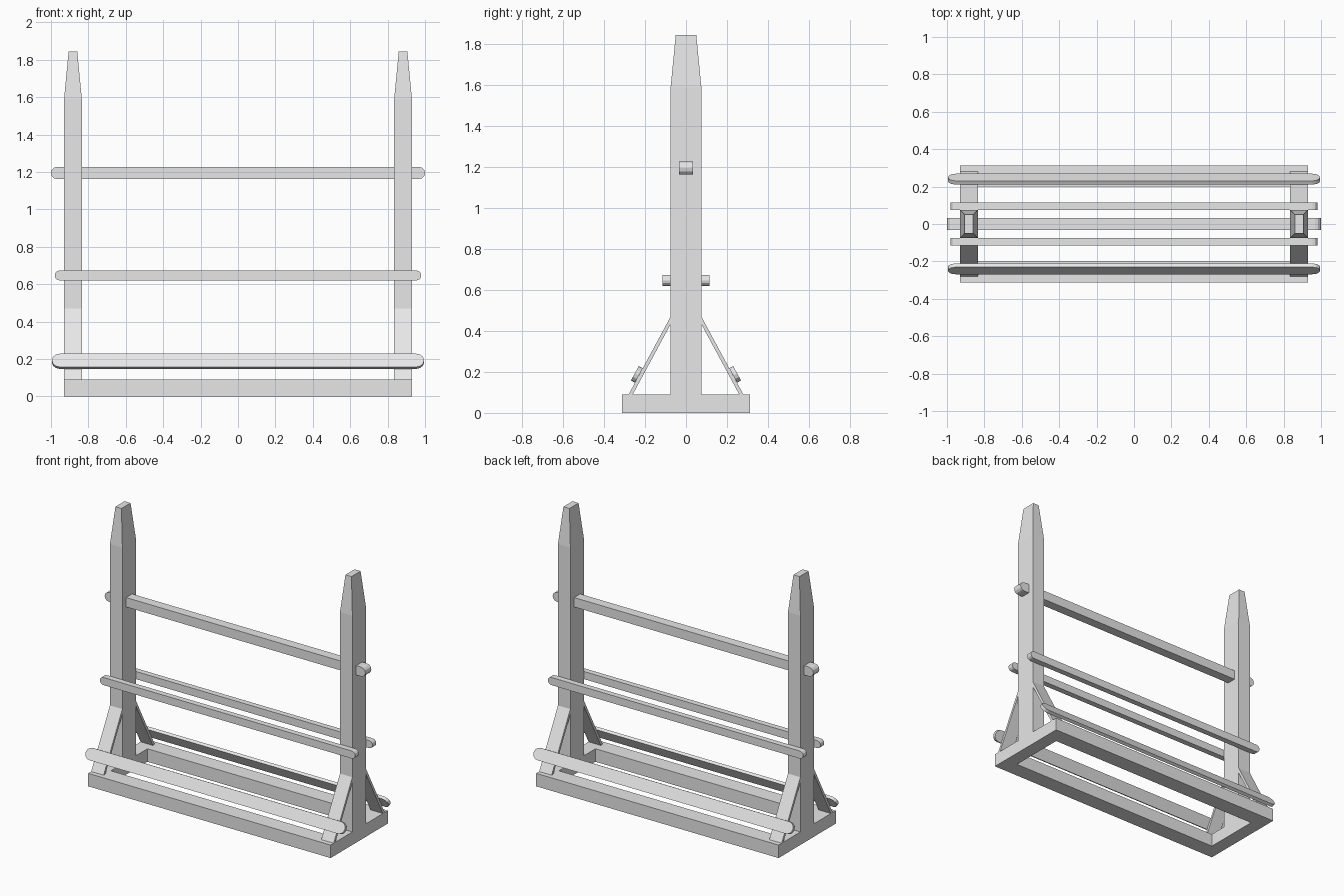
import bpy, bmesh, math
from mathutils import Vector

cube = bpy.data.objects.get("Cube")
if cube:
    bpy.data.objects.remove(cube, do_unlink=True)

grey = bpy.data.materials.new("plain grey")
grey.use_nodes = True
grey.diffuse_color = (0.8, 0.8, 0.8, 1)
grey.node_tree.nodes["Principled BSDF"].inputs["Base Color"].default_value = (0.8, 0.8, 0.8, 1)


def finish(name, bm):
    bmesh.ops.recalc_face_normals(bm, faces=bm.faces[:])
    mesh = bpy.data.meshes.new(name)
    bm.to_mesh(mesh)
    bm.free()
    mesh.materials.append(grey)
    obj = bpy.data.objects.new(name, mesh)
    bpy.context.collection.objects.link(obj)
    return obj


def prism(name, outline, depth):
    """Extrude a closed outline of 3D points along the depth vector."""
    bm = bmesh.new()
    face = bm.faces.new([bm.verts.new(p) for p in outline])
    extruded = bmesh.ops.extrude_face_region(bm, geom=[face])
    moved = [g for g in extruded["geom"] if isinstance(g, bmesh.types.BMVert)]
    bmesh.ops.translate(bm, verts=moved, vec=Vector(depth))
    return finish(name, bm)


def box(name, x0, x1, y0, y1, z0, z1):
    outline = [(x0, y0, z0), (x1, y0, z0), (x1, y1, z0), (x0, y1, z0)]
    return prism(name, outline, (0, 0, z1 - z0))


def rail(name, length, height, thick, y, z, tilt=0, steps=6):
    """Flat bar along x with rounded ends."""
    r = height / 2
    outline = []
    for side in (1, -1):
        for i in range(steps + 1):
            a = math.pi * (i / steps - 0.5)
            outline.append((side * (length - r + r * math.cos(a)),
                            -thick / 2, side * r * math.sin(a)))
    obj = prism(name, outline, (0, thick, 0))
    obj.location = (0, y, z)
    obj.rotation_euler.x = tilt
    return obj


INNER, OUTER = 0.835, 0.93      # post span in x
BASE, DEPTH = 0.09, 0.313       # base height and half depth
POST_Y = 0.075                  # post half depth
LEAN = math.atan2(0.205, 0.38)  # brace angle from vertical

# Posts with tapered tips, cross feet and braces
for side, label in ((1, "left"), (-1, "right")):
    mid = side * (INNER + OUTER) / 2
    half = (OUTER - INNER) / 2
    x0, x1 = mid - half, mid + half
    bm = bmesh.new()
    rings = []
    for hx, hy, z in ((half, POST_Y, BASE), (half, POST_Y, 1.59), (0.023, 0.05, 1.845)):
        rings.append([bm.verts.new((mid + sx * hx, sy * hy, z))
                      for sx, sy in ((-1, -1), (1, -1), (1, 1), (-1, 1))])
    for low, high in zip(rings, rings[1:]):
        for i in range(4):
            j = (i + 1) % 4
            bm.faces.new((low[i], low[j], high[j], high[i]))
    bm.faces.new(rings[0])
    bm.faces.new(rings[-1])
    finish(label + "_post", bm)
    box(label + "_cross_foot", x0, x1, -0.2, 0.2, 0, BASE)
    for s, end in ((-1, "front"), (1, "back")):
        brace = [(x0, s * POST_Y, 0.47), (x0, s * 0.28, BASE),
                 (x0, s * 0.26, BASE), (x0, s * POST_Y, 0.433)]
        prism(f"{label}_{end}_brace", brace, (x1 - x0, 0, 0))

# Long base beams, lower slanted rails and middle rails
for s, end in ((-1, "front"), (1, "back")):
    box(end + "_base_beam", -OUTER, OUTER, *sorted((s * 0.2, s * DEPTH)), 0, BASE)
    rail(end + "_lower_rail", 0.995, 0.08, 0.022, s * 0.24, 0.188, s * LEAN)
    rail(end + "_middle_rail", 0.98, 0.053, 0.04, s * 0.095, 0.647)

# Top rail through both posts
rail("top_rail", 1.0, 0.065, 0.066, 0, 1.195)
